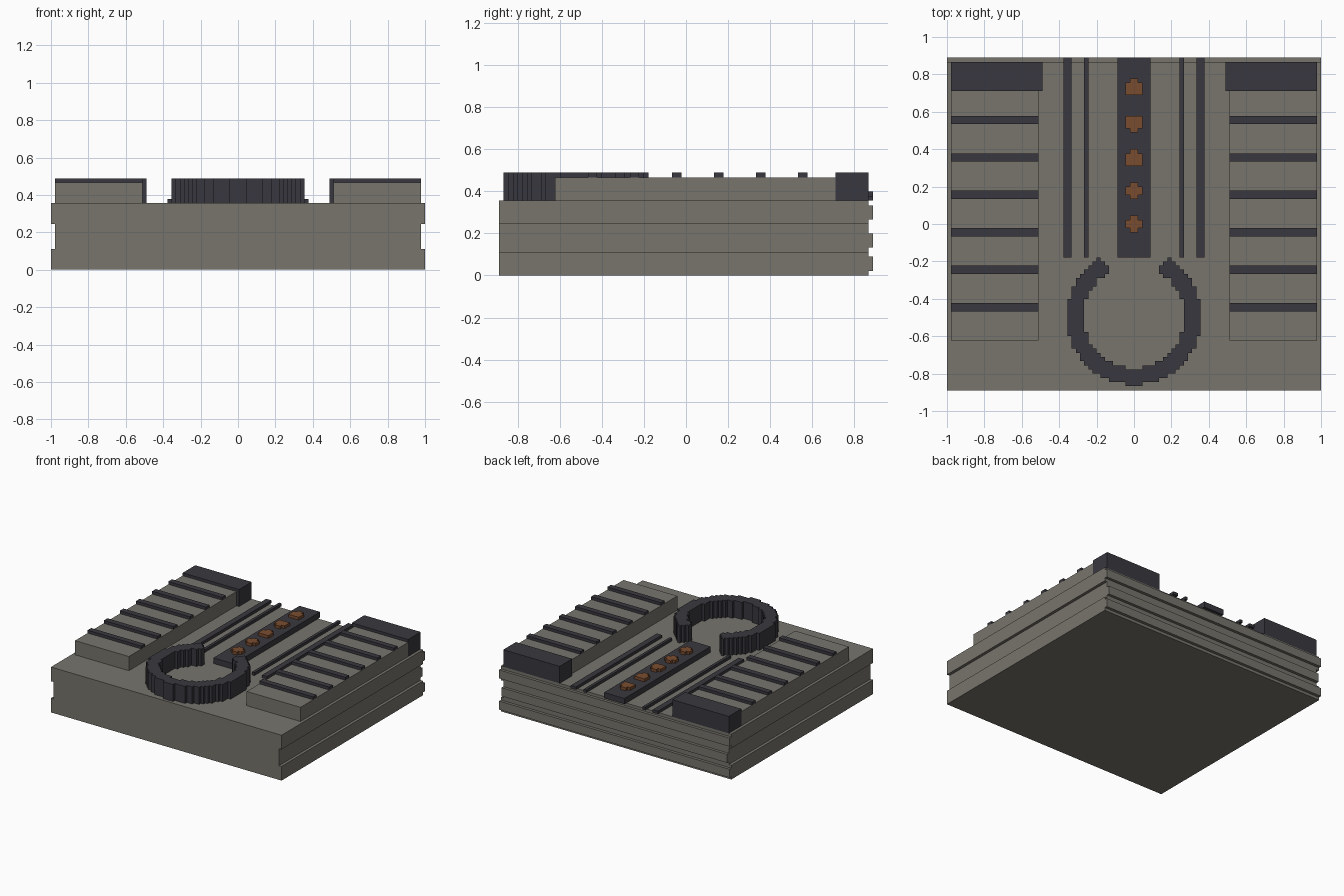
import bpy
import bmesh

U = 2 / 90  # one grid step

cube = bpy.data.objects.get("Cube")
if cube:
    bpy.data.objects.remove(cube, do_unlink=True)


def material(name, rgb):
    m = bpy.data.materials.new(name)
    m.use_nodes = True
    m.diffuse_color = (*rgb, 1)
    bsdf = next(n for n in m.node_tree.nodes if n.type == 'BSDF_PRINCIPLED')
    bsdf.inputs["Base Color"].default_value = (*rgb, 1)
    return m


STONE = material("warm grey", (0.187, 0.176, 0.152))
DARK = material("dark slate", (0.041, 0.039, 0.050))
RUST = material("rust orange", (0.195, 0.073, 0.028))


def finish(name, bm, mat):
    bmesh.ops.recalc_face_normals(bm, faces=bm.faces)
    bmesh.ops.scale(bm, vec=(U, U, U), verts=bm.verts)
    mesh = bpy.data.meshes.new(name)
    bm.to_mesh(mesh)
    bm.free()
    mesh.materials.append(mat)
    obj = bpy.data.objects.new(name, mesh)
    bpy.context.collection.objects.link(obj)
    return obj


def prism(name, outline, direction, mat):
    """Extrude a closed outline of points along a direction."""
    bm = bmesh.new()
    face = bm.faces.new([bm.verts.new(p) for p in outline])
    ext = bmesh.ops.extrude_face_region(bm, geom=[face])
    top = [g for g in ext["geom"] if isinstance(g, bmesh.types.BMVert)]
    bmesh.ops.translate(bm, vec=direction, verts=top)
    return finish(name, bm, mat)


def box(name, x, y, z, mat):
    outline = [(x[0], y[0], z[0]), (x[1], y[0], z[0]),
               (x[1], y[1], z[0]), (x[0], y[1], z[0])]
    return prism(name, outline, (0, 0, z[1] - z[0]), mat)


def pair(name, x, y, z, mat):
    """Same box on both sides."""
    box("left_" + name, x, y, z, mat)
    box("right_" + name, (-x[1], -x[0]), y, z, mat)


# Base slab with a groove along each side
side = [(45, 0), (45, 5), (44, 5), (44, 11), (45, 11), (45, 16)]
profile = side + [(-x, z) for x, z in reversed(side)]
prism("base", [(x, -40, z) for x, z in profile], (0, 79, 0), STONE)

# Raised bands on the back
for i, (half, z0) in enumerate([(45, 1), (44, 6), (45, 12)]):
    box(f"back_band_{i + 1}", (-half, half), (39, 40), (z0, z0 + 3), STONE)

# Side platforms with end blocks and ribs
pair("platform", (23, 44), (-28, 32), (16, 21), STONE)
pair("end_block", (22, 44), (32, 39), (16, 22), DARK)
for i in range(6):
    y = 24 - 9 * i
    pair(f"rib_{i + 1}", (23, 44), (y, y + 2), (21, 22), DARK)

# Rails and the middle strip
pair("inner_rail", (11, 12), (-8, 40), (16, 17), DARK)
pair("outer_rail", (15, 17), (-8, 40), (16, 17), DARK)
box("centre_strip", (-4, 4), (-8, 40), (16, 18), DARK)

# Studs: crosses, some with one end filled out
for i, (y, low, high) in enumerate([(-2, 1, 3), (6, 1, 3), (14, 0, 3),
                                    (22, 1, 4), (31, 0, 3)]):
    half = [(1, 0), (1, low), (2, low), (2, high), (1, high), (1, 4)]
    if low == 0:
        half = half[2:]
    if high == 4:
        half = half[:4]
    outline = half + [(-a, b) for a, b in reversed(half)]
    prism(f"stud_{i + 1}", [(a, y + b, 18) for a, b in outline],
          (0, 0, 1), RUST)


# Open ring with stepped walls
def in_ring(x, dy):
    if dy > 0 and abs(x) < dy - 5.6:
        return False
    stretched = dy * 0.96 if dy > 0 else dy
    return 148 < x * x + stretched * stretched < 262


bm = bmesh.new()
for i in range(-17, 17):
    for dy in range(-17, 18):
        if in_ring(i + 0.5, dy):
            y = dy - 23
            bm.faces.new([bm.verts.new((i + a, y + b, 16))
                          for a, b in ((0, 0), (1, 0), (1, 1), (0, 1))])
bmesh.ops.remove_doubles(bm, verts=bm.verts, dist=0.01)
ext = bmesh.ops.extrude_face_region(bm, geom=bm.faces[:])
top = [g for g in ext["geom"] if isinstance(g, bmesh.types.BMVert)]
bmesh.ops.translate(bm, vec=(0, 0, 6), verts=top)
finish("open_ring", bm, DARK)
